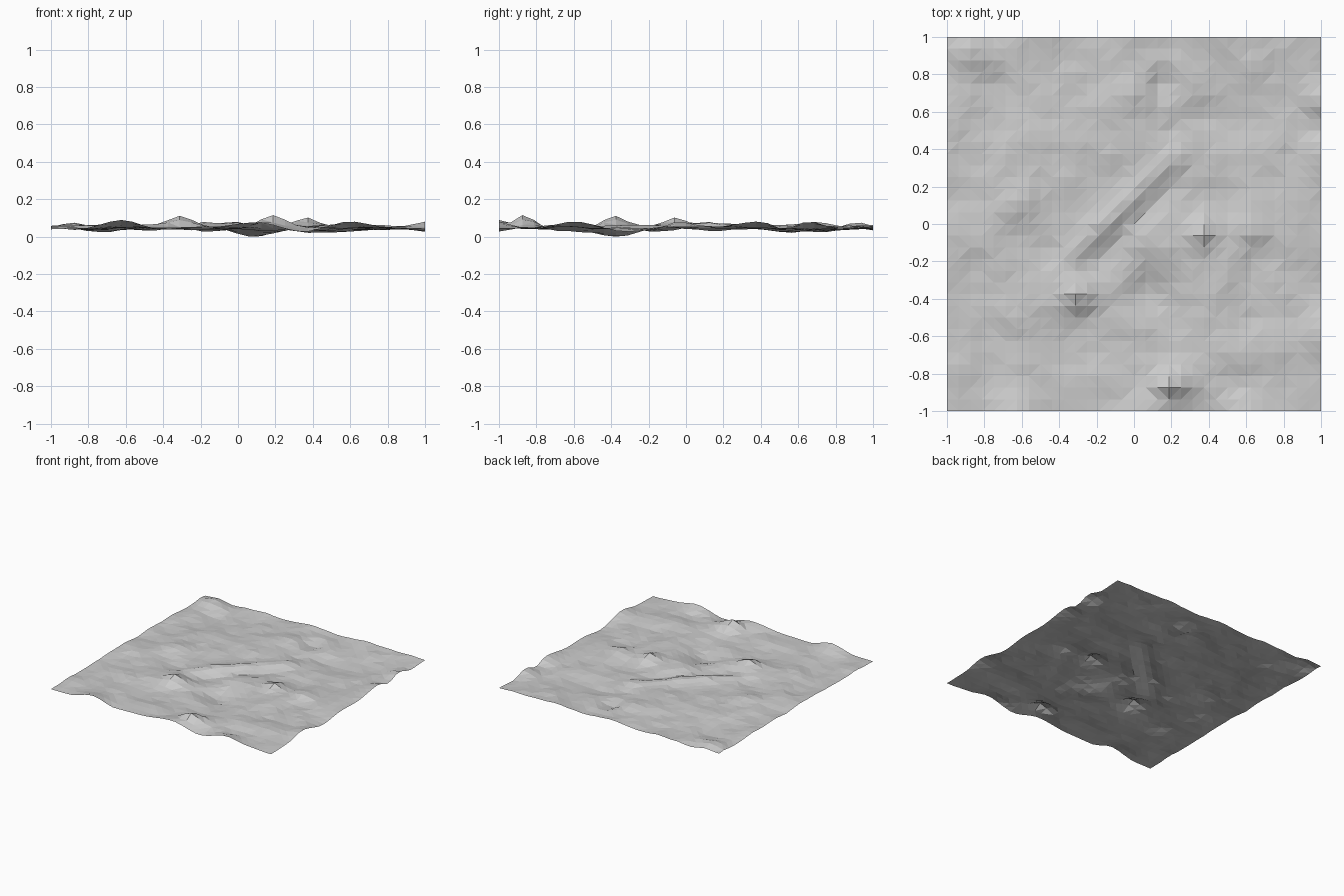
import bpy, bmesh
from math import exp, hypot
from mathutils import Vector, noise

if "Cube" in bpy.data.objects:
    bpy.data.objects.remove(bpy.data.objects["Cube"])

N = 32
MEAN = 0.058

# Height profiles along the front edge (x, z) and right edge (y, z)
FRONT = [(-1, .05), (-.85, .05), (-.62, .098), (-.42, .05), (-.2, .055), (.1, .085),
         (.35, .035), (.6, .09), (.8, .06), (1, .05)]
RIGHT = [(-1, .05), (-.8, .055), (-.6, .09), (-.32, .035), (-.08, .06), (.1, .055),
         (.4, .09), (.52, .05), (.66, .09), (.82, .05), (1, .06)]

# Hills and hollows: x, y, height, radius
BUMPS = [(.18, -.87, .07, .09), (-.31, -.38, .055, .09), (.37, -.06, .055, .09),
         (.1, -.37, -.045, .12), (.62, -.03, .03, .1), (0, .7, .03, .12),
         (.14, .72, -.03, .1), (-.9, .92, .03, .1), (-.75, .75, -.03, .12),
         (.4, .55, -.03, .12), (-.6, .1, .02, .12)]


def profile(points, t):
    for (a, za), (b, zb) in zip(points, points[1:]):
        if t <= b:
            f = (t - a) / (b - a)
            return za + (zb - za) * f * f * (3 - 2 * f)
    return points[-1][1]


def height(x, y):
    # Rolling noise with finer detail
    z = MEAN + .022 * noise.noise(Vector((x * 3.6 + 7.3, y * 3.6 + 2.1, .4)))
    z += .013 * noise.noise(Vector((x * 8 + 1.7, y * 8 + 5.2, 3.3)))
    for bx, by, h, r in BUMPS:
        z += h * exp(-(hypot(x - bx, y - by) / r) ** 2)
    # Diagonal ridge falling into a trough
    d = (-x + y - .08) / 1.414
    along = (x + y) / 1.414
    z += .025 * exp(-(along / .4) ** 2) * (exp(-((d - .06) / .06) ** 2) - exp(-((d + .06) / .06) ** 2))
    # Blend to the edge profiles
    wf, wr = exp(-((y + 1) / .09) ** 2), exp(-((x - 1) / .09) ** 2)
    z += (profile(FRONT, x) - z) * wf
    z += (profile(RIGHT, y) - z) * wr
    return min(.135, max(.008, z))


# Terrain sheet
bm = bmesh.new()
bmesh.ops.create_grid(bm, x_segments=N, y_segments=N, size=1)
for v in bm.verts:
    v.co.z = height(v.co.x, v.co.y)
low = min(v.co.z for v in bm.verts)
for v in bm.verts:
    v.co.z -= low
bmesh.ops.triangulate(bm, faces=bm.faces[:], quad_method='SHORT_EDGE')
mesh = bpy.data.meshes.new("terrain")
bm.to_mesh(mesh)
bm.free()
terrain = bpy.data.objects.new("terrain", mesh)
bpy.context.collection.objects.link(terrain)
